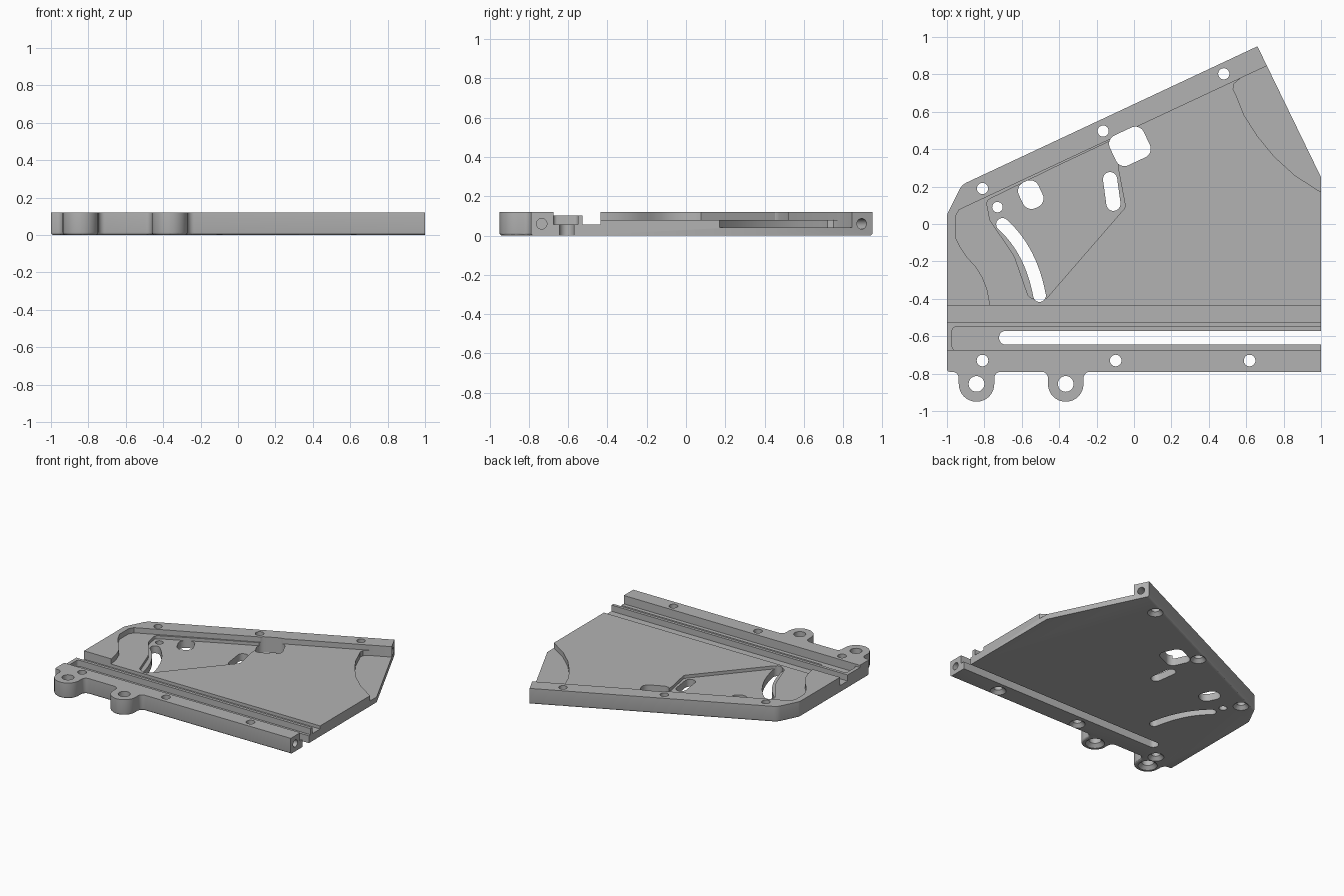
import bpy
import bmesh
import math
from mathutils import Vector

cube = bpy.data.objects.get("Cube")
if cube:
    bpy.data.objects.remove(cube, do_unlink=True)

grey = bpy.data.materials.new("machined_grey")
grey.use_nodes = True
COLOUR = (0.45, 0.45, 0.45, 1)
grey.diffuse_color = COLOUR
grey.node_tree.nodes["Principled BSDF"].inputs["Base Color"].default_value = COLOUR

T = 0.12        # full thickness
FLOOR = 0.08    # main recessed floor
LOW = 0.056     # channel floor
TOP = 0.2       # height that cutters reach above the part


def rounded(points, steps=8):
    """Polygon from (x, y, radius) corners, each replaced by a tangent arc."""
    out = []
    for i, (x, y, r) in enumerate(points):
        p = Vector((x, y))
        if not r:
            out.append(p)
            continue
        a = (Vector(points[i - 1][:2]) - p).normalized()
        b = (Vector(points[(i + 1) % len(points)][:2]) - p).normalized()
        half = a.angle(b) / 2
        centre = p + (a + b).normalized() * r / math.sin(half)
        start = p + a * r / math.tan(half) - centre
        end = p + b * r / math.tan(half) - centre
        sweep = start.angle_signed(end)
        for k in range(steps + 1):
            t = -sweep * k / steps
            c, s = math.cos(t), math.sin(t)
            out.append(centre + Vector((start.x * c - start.y * s,
                                        start.x * s + start.y * c)))
    return out


def prism(name, points, z0, z1):
    bm = bmesh.new()
    face = bm.faces.new([bm.verts.new((p[0], p[1], z0)) for p in points])
    new = bmesh.ops.extrude_face_region(bm, geom=[face])["geom"]
    for v in new:
        if isinstance(v, bmesh.types.BMVert):
            v.co.z = z1
    bmesh.ops.recalc_face_normals(bm, faces=bm.faces)
    return finish(name, bm)


def finish(name, bm):
    mesh = bpy.data.meshes.new(name)
    bm.to_mesh(mesh)
    bm.free()
    mesh.materials.append(grey)
    ob = bpy.data.objects.new(name, mesh)
    bpy.context.collection.objects.link(ob)
    return ob


def cone(name, base, direction, r1, r2, depth):
    bm = bmesh.new()
    bmesh.ops.create_cone(bm, cap_ends=True, segments=32, radius1=r1, radius2=r2, depth=depth)
    d = Vector(direction).normalized()
    bm.transform(d.to_track_quat("Z", "Y").to_matrix().to_4x4())
    bmesh.ops.translate(bm, verts=bm.verts, vec=Vector(base) + d * depth / 2)
    return finish(name, bm)


def ribbon(path, r, steps=10):
    """Round-ended outline of radius r around a path."""
    path = [Vector(p) for p in path]
    left, right = [], []
    for i, p in enumerate(path):
        d = (path[min(i + 1, len(path) - 1)] - path[max(i - 1, 0)]).normalized()
        n = Vector((-d.y, d.x)) * r
        left.append(p + n)
        right.append(p - n)

    def cap(p, edge):
        a0 = math.atan2((edge - p).y, (edge - p).x)
        return [p + r * Vector((math.cos(a0 - math.pi * k / steps),
                                math.sin(a0 - math.pi * k / steps))) for k in range(1, steps)]
    return left + cap(path[-1], left[-1]) + right[::-1] + cap(path[0], right[0])


def box(x0, x1, y0, y1):
    return [(x0, y0), (x1, y0), (x1, y1), (x0, y1)]


def cut(cutter):
    mod = plate.modifiers.new("cut", "BOOLEAN")
    mod.operation = "DIFFERENCE"
    mod.solver = "EXACT"
    mod.object = cutter
    bpy.context.view_layer.objects.active = plate
    bpy.ops.object.modifier_apply(modifier=mod.name)
    bpy.data.objects.remove(cutter, do_unlink=True)


# Plate outline with two mounting lugs on the front edge
LUGS = (-0.842, -0.365)
outline = [(-1, -0.79, 0.015)]
for x in LUGS:
    outline += [(x - 0.095, -0.79, 0.035), (x - 0.095, -0.95, 0.094),
                (x + 0.095, -0.95, 0.094), (x + 0.095, -0.79, 0.035)]
outline += [(1, -0.79, 0), (1, 0.25, 0), (0.66, 0.95, 0), (-0.92, 0.21, 0.08), (-1, 0.05, 0.05)]
plate = prism("side_plate", rounded(outline), 0, T)

# Softened lower rim on the outer sides
bm = bmesh.new()
bm.from_mesh(plate.data)
rim = [e for e in bm.edges if all(v.co.z < 0.001 for v in e.verts)
       and (e.verts[0].co.x + e.verts[1].co.x) / 2 < 0.7]
bmesh.ops.bevel(bm, geom=rim, offset=0.014, segments=3, profile=0.5, affect="EDGES")
bm.to_mesh(plate.data)
bm.free()

# Main recessed floor, with a raised curved shoulder at one end
SLOPE = 0.467
floor_edge = [(-0.77, -0.48), (-0.77, -0.43), (-0.785, -0.35), (-0.81, -0.285), (-0.845, -0.23),
              (-0.89, -0.18), (-0.925, -0.13), (-0.955, -0.07), (-0.955, 0.04), (-0.935, 0.076),
              (1.2, 0.845 + 0.49 * SLOPE), (1.2, -0.48)]
cut(prism("floor_cutter", floor_edge, FLOOR, TOP))

# Open channel, low ridge, wide groove and through slot along the front
cut(prism("channel_cutter", box(-1.1, 1.1, -0.527, -0.435), LOW, TOP))
cut(prism("ridge_cutter", box(-1.1, 1.1, -0.675, -0.5), 0.103, TOP))
groove = [(-0.972, -0.675, 0.02), (1.1, -0.675, 0), (1.1, -0.55, 0), (-0.972, -0.55, 0.02)]
cut(prism("groove_cutter", rounded(groove), LOW, TOP))
cut(prism("slot_cutter", ribbon([(-0.685, -0.608), (1.2, -0.608)], 0.037), -0.1, TOP))

# Shallow pocket around the curved slot
pocket = [(-0.79, 0.125, 0.03), (-0.4, 0.315, 0), (-0.06, 0.475, 0), (-0.085, 0.3, 0.03),
          (-0.045, 0.09, 0.03), (-0.47, -0.4, 0.03), (-0.56, -0.4, 0.04), (-0.64, -0.17, 0.2),
          (-0.77, 0.02, 0.05)]
cut(prism("pocket_cutter", rounded(pocket), LOW, TOP))

# Deeper corner recess with a swept wall
sweep = [(0.53, 0.72), (0.545, 0.69), (0.59, 0.58), (0.66, 0.47), (0.75, 0.36), (0.86, 0.26),
         (1.0, 0.17), (1.2, 0.07), (1.2, 0.845 + 0.49 * SLOPE), (0.57, 0.78), (0.535, 0.75)]
cut(prism("corner_cutter", sweep, 0.04, TOP))

# Windows and slots through the floor
tilt = math.atan(SLOPE)
u = Vector((math.cos(tilt), math.sin(tilt)))
v = Vector((-u.y, u.x))


def window(centre, w, h, r):
    corners = [Vector(centre) + u * w * sx + v * h * sy
               for sx, sy in ((-1, -1), (1, -1), (1, 1), (-1, 1))]
    cut(prism("window_cutter", rounded([(c.x, c.y, r) for c in corners]), -0.1, TOP))


window((-0.022, 0.415), 0.1, 0.088, 0.05)
window((-0.552, 0.157), 0.058, 0.076, 0.05)
cut(prism("short_slot_cutter", ribbon([(-0.128, 0.24), (-0.11, 0.108)], 0.038), -0.1, TOP))

ARC_A, ARC_B, BULGE = Vector((-0.703, -0.002)), Vector((-0.505, -0.383)), Vector((-0.55, -0.14))
curve = [ARC_A * (1 - t) ** 2 + BULGE * 2 * t * (1 - t) + ARC_B * t * t
         for t in [k / 16 for k in range(17)]]
cut(prism("curved_slot_cutter", ribbon(curve, 0.034), -0.1, TOP))

# Screw holes with countersinks below
holes = [(x, -0.73, 0.031) for x in (-0.81, -0.098, 0.618)]
holes += [(-0.81, 0.19, 0.03), (-0.165, 0.497, 0.03), (0.48, 0.803, 0.03)]
holes += [(x, -0.855, 0.042) for x in LUGS]
for x, y, r in holes:
    cut(cone("hole_cutter", (x, y, -0.1), (0, 0, 1), r, r, 0.4))
    cut(cone("countersink_cutter", (x, y, -0.01), (0, 0, 1), r + 0.035, r, 0.035))
cut(cone("pin_hole_cutter", (-0.73, 0.09, -0.1), (0, 0, 1), 0.028, 0.028, 0.4))

# Bores in the ends of the two rails
cut(cone("front_bore_cutter", (1.05, -0.735, 0.06), (-1, 0, 0), 0.027, 0.027, 0.3))
cut(cone("back_bore_cutter", (0.74, 0.92, 0.06), (-u.x, -u.y, 0), 0.027, 0.027, 0.22))

# Smooth curved walls, keep machined edges sharp
bpy.ops.object.select_all(action="DESELECT")
plate.select_set(True)
bpy.context.view_layer.objects.active = plate
bpy.ops.object.shade_smooth_by_angle(angle=math.radians(30))
